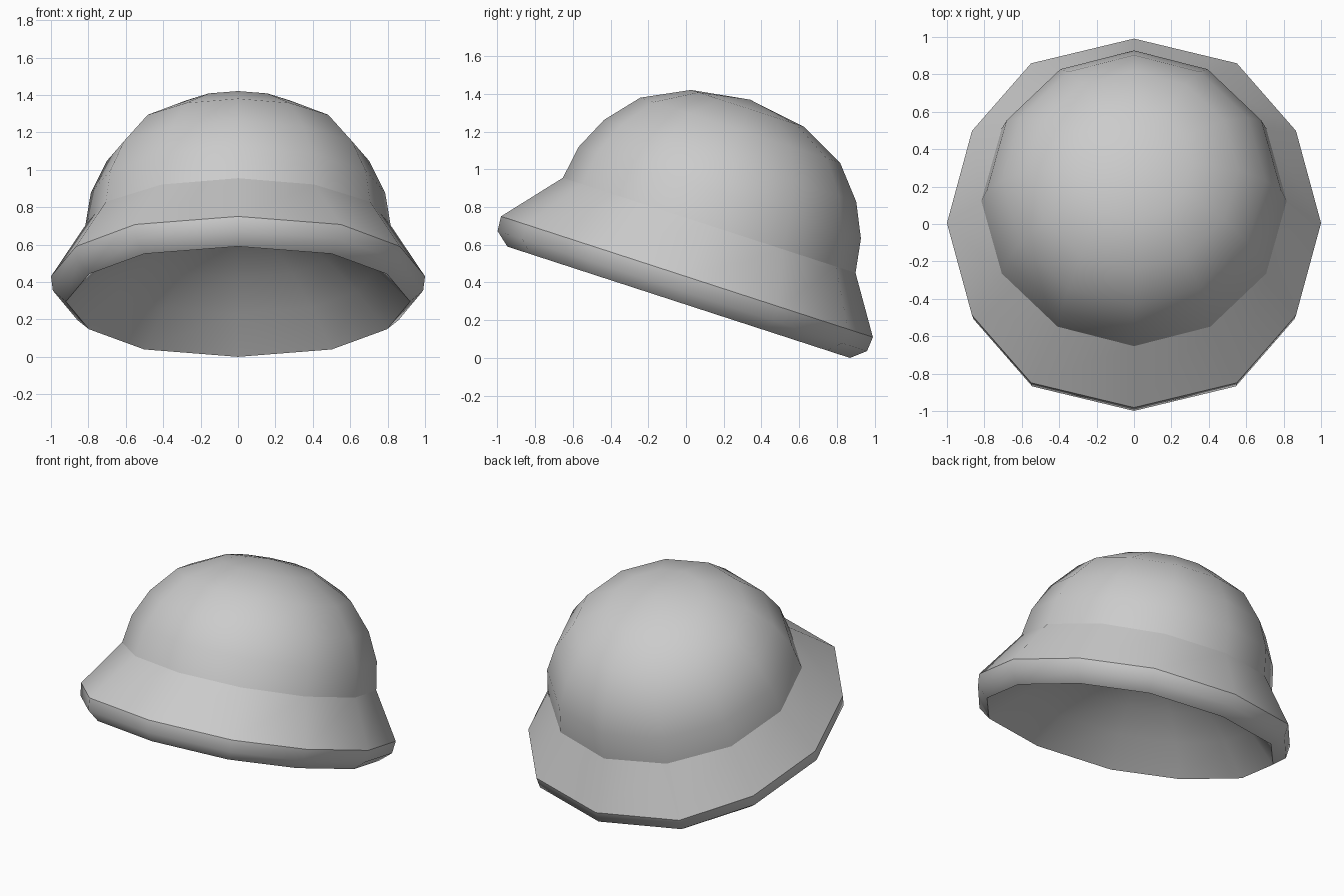
import bpy, bmesh, math
from mathutils import Matrix

cube = bpy.data.objects.get("Cube")
if cube:
    bpy.data.objects.remove(cube)

SIDES = 12
TILT = Matrix.Translation((0, 0.005, 0.43)) @ Matrix.Rotation(math.radians(-18), 4, 'X')

grey = bpy.data.materials.new("plain_grey")
grey.use_nodes = True
grey.diffuse_color = (0.6, 0.6, 0.6, 1)
grey.node_tree.nodes["Principled BSDF"].inputs["Base Color"].default_value = grey.diffuse_color


def lathe(name, rings, sharp=(), inward=False):
    """Skin rings of (x radius, y radius, height, y offset, flare of steep corners)."""
    bm = bmesh.new()
    loops = []
    for rx, ry, z, dy, flare in rings:
        if rx == 0:
            loops.append([bm.verts.new((0, dy, z))] * SIDES)
            continue
        loop = []
        for i in range(SIDES):
            a = math.tau * i / SIDES
            widen = flare if i % 6 in (2, 4) else 1
            loop.append(bm.verts.new((rx * math.cos(a) * widen, ry * math.sin(a) + dy, z)))
        loops.append(loop)
    for low, high in zip(loops, loops[1:]):
        for i in range(SIDES):
            j = (i + 1) % SIDES
            corners = list(dict.fromkeys((low[i], low[j], high[j], high[i])))
            face = bm.faces.new(corners[::-1] if inward else corners)
            face.smooth = True
    for k in sharp:
        for i in range(SIDES):
            bm.edges.get((loops[k][i], loops[k][(i + 1) % SIDES])).smooth = False
    bm.transform(TILT)
    mesh = bpy.data.meshes.new(name)
    bm.to_mesh(mesh)
    bm.free()
    mesh.materials.append(grey)
    obj = bpy.data.objects.new(name, mesh)
    bpy.context.collection.objects.link(obj)


# Rounded crown
crown = [(0.816, 0.296), (0.787, 0.478), (0.703, 0.656),
         (0.557, 0.827), (0.314, 0.949), (0, 0.997)]
lathe("crown", [(r, r, z, 0.028, 1) for r, z in crown])

# Flared brim with a rolled lower edge
lathe("brim", [(0.92, 0.955, -0.142, 0, 1.09),
               (0.99, 1.03, -0.08, 0, 1.1),
               (1.0, 1.037, 0, 0, 1.1),
               (0.816, 0.816, 0.296, 0.028, 1)], sharp=(2,))

# Shallow bowl-shaped hollow underneath
bowl = [(0.92, 0.955, -0.142, 0, 1.09)]
for t in (0.8, 0.6, 0.4, 0.2, 0):
    bowl.append((0.92 * t, 0.955 * t, -0.142 + 0.5 * (1 - t * t), 0, 1 + 0.09 * t))
lathe("hollow", bowl, inward=True)
